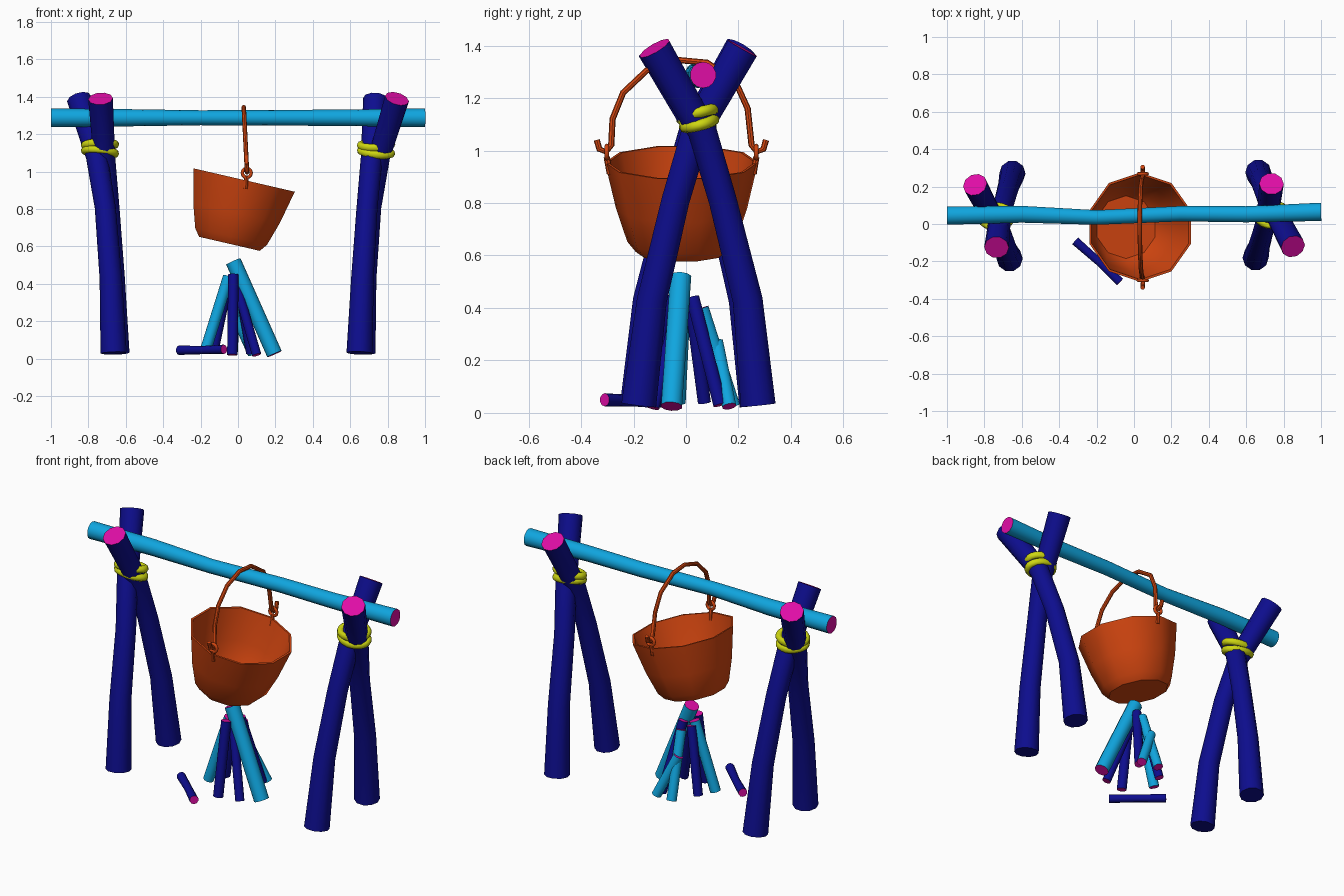
import bpy, bmesh
from math import sin, cos, pi, radians
from mathutils import Vector, Matrix

cube = bpy.data.objects.get("Cube")
if cube:
    bpy.data.objects.remove(cube, do_unlink=True)


def material(name, rgb):
    m = bpy.data.materials.new(name)
    m.use_nodes = True
    m.diffuse_color = (*rgb, 1)
    m.node_tree.nodes["Principled BSDF"].inputs["Base Color"].default_value = (*rgb, 1)
    return m


NAVY = material("navy bark", (0.004, 0.004, 0.27))
SKY = material("light blue bark", (0.005, 0.38, 0.74))
PINK = material("pink cut wood", (0.74, 0.004, 0.38))
YELLOW = material("yellow rope", (0.62, 0.68, 0.006))
ORANGE = material("orange metal", (0.64, 0.06, 0.005))


def smooth(obj, angle=40):
    bpy.ops.object.select_all(action='DESELECT')
    obj.select_set(True)
    bpy.context.view_layer.objects.active = obj
    bpy.ops.object.shade_smooth_by_angle(angle=radians(angle))


def loft(name, rings, mats, start=0, end=0):
    """Skin a list of rings; start and end are the cap material slots."""
    bm = bmesh.new()
    loops = [[bm.verts.new(p) for p in ring] for ring in rings]
    n = len(loops[0])
    for a, b in zip(loops, loops[1:]):
        for i in range(n):
            j = (i + 1) % n
            bm.faces.new((a[i], a[j], b[j], b[i]))
    bm.faces.new(loops[0]).material_index = start
    bm.faces.new(loops[-1]).material_index = end
    bmesh.ops.recalc_face_normals(bm, faces=bm.faces)
    mesh = bpy.data.meshes.new(name)
    bm.to_mesh(mesh)
    bm.free()
    for m in mats:
        mesh.materials.append(m)
    obj = bpy.data.objects.new(name, mesh)
    bpy.context.collection.objects.link(obj)
    smooth(obj)
    return obj


def tube(name, path, radii, mats, start=0, end=0, sides=10):
    pts = [Vector(p) for p in path]
    span = (pts[-1] - pts[0]).normalized()
    ref = Vector((0, 0, 1)) if abs(span.x) > 0.6 else Vector((1, 0, 0))
    rings = []
    for i, p in enumerate(pts):
        t = (pts[min(i + 1, len(pts) - 1)] - pts[max(i - 1, 0)]).normalized()
        u = (ref - t * ref.dot(t)).normalized()
        v = t.cross(u)
        r = radii[i] if isinstance(radii, (list, tuple)) else radii
        rings.append([p + r * (cos(2 * pi * k / sides) * u + sin(2 * pi * k / sides) * v)
                      for k in range(sides)])
    return loft(name, rings, mats, start, end)


def torus(name, loc, major, minor, rot, mat, scale=(1, 1, 1), segs=20):
    bpy.ops.mesh.primitive_torus_add(location=loc, rotation=rot, major_radius=major,
                                     minor_radius=minor, major_segments=segs, minor_segments=8)
    obj = bpy.context.object
    obj.name = name
    obj.scale = scale
    obj.data.materials.append(mat)
    smooth(obj, 60)


# Crossed supports: the second pair is the first turned half round
LEG_A = [(.65, -.18, .03), (.665, -.13, .43), (.69, -.04, .81), (.715, .04, 1.08), (.735, .215, 1.39)]
LEG_B = [(.665, .275, .03), (.68, .235, .43), (.71, .14, .81), (.755, .06, 1.08), (.85, -.12, 1.39)]
LEG_RADII = [.07, .06, .056, .058, .066]
PIVOT = .045
for side, s in (("left", 1), ("right", -1)):
    def turn(p):
        return (s * p[0], PIVOT + s * (p[1] - PIVOT), p[2])
    for label, path in (("leg_a", LEG_A), ("leg_b", LEG_B)):
        tube(f"{side}_support_{label}", [turn(p) for p in path], LEG_RADII,
             [NAVY, PINK], end=1)
    # Rope lashing
    for k in range(2):
        torus(f"{side}_rope_{k + 1}", turn((.738, .05, 1.105 + .038 * k)), .08, .021,
              (radians(14 * s), radians(6 - 8 * k), 0), YELLOW, (1.02, .78, 1))

# Cross beam
tube("cross_beam",
     [(-1, .045, 1.288), (-.6, .052, 1.288), (-.2, .035, 1.288),
      (.25, .055, 1.288), (.6, .052, 1.288), (1, .065, 1.288)],
     [.05, .046, .04, .042, .044, .05], [SKY, PINK], 1, 1, 14)

# Tilted pot: outer wall from the base up, over the rim and down inside
pot_frame = Matrix.Translation((.033, -.017, .955)) @ Matrix.Rotation(radians(13), 4, 'Y')
POT = [(.175, -.35), (.207, -.31), (.25, -.18), (.292, 0), (.28, 0), (.238, -.18), (.196, -.3), (.168, -.335)]
rings = [[pot_frame @ Vector((r * cos(2 * pi * (k + .5) / 10), r * sin(2 * pi * (k + .5) / 10), z))
          for k in range(10)] for r, z in POT]
loft("pot", rings, [ORANGE])

# Handle with hooked ends, and the lugs that carry it
HANDLE = [(-.34, 1.04), (-.33, 1.005), (-.305, .995), (-.285, 1.02), (-.28, 1.12), (-.24, 1.22),
          (-.15, 1.305), (-.03, 1.345), (.08, 1.335), (.19, 1.26), (.235, 1.16), (.25, 1.02),
          (.27, .995), (.295, 1.005), (.305, 1.04)]
tube("pot_handle", [(.048 - .05 * (z - 1), y, z) for y, z in HANDLE], .012, [ORANGE], sides=8)
for label, y in (("front", -.302), ("back", .268)):
    torus(f"{label}_handle_lug", (.047, y, .993), .024, .009, (pi / 2, 0, 0), ORANGE, segs=12)
    tube(f"{label}_lug_stem", [(.045, y, .975), (.04, y * .96, .91)], .012, [ORANGE], sides=8)

# Stacked fire logs: top, base, radius, bark
LOGS = [
    ((-.025, -.02, .52), (.195, -.055, .025), .042, SKY),
    ((-.05, -.01, .44), (-.175, -.03, .04), .03, SKY),
    ((-.01, .06, .4), (-.03, .18, .025), .028, SKY),
    ((-.03, .115, .27), (.08, .165, .025), .028, SKY),
    ((-.025, -.075, .45), (-.03, -.145, .02), .028, NAVY),
    ((-.01, -.03, .4), (.1, -.125, .02), .025, NAVY),
    ((0, .025, .44), (.07, .13, .03), .027, NAVY),
    ((-.05, .02, .42), (-.13, .07, .04), .026, NAVY),
]
for i, (top, base, r, bark) in enumerate(LOGS):
    tube(f"fire_log_{i + 1}", [top, base], r, [bark, PINK], 1, 1)

# Loose log on the ground
tube("loose_log", [(-.315, -.09, .045), (-.19, -.2, .046), (-.075, -.31, .05)],
     [.025, .022, .025], [NAVY, PINK], 1, 1)
